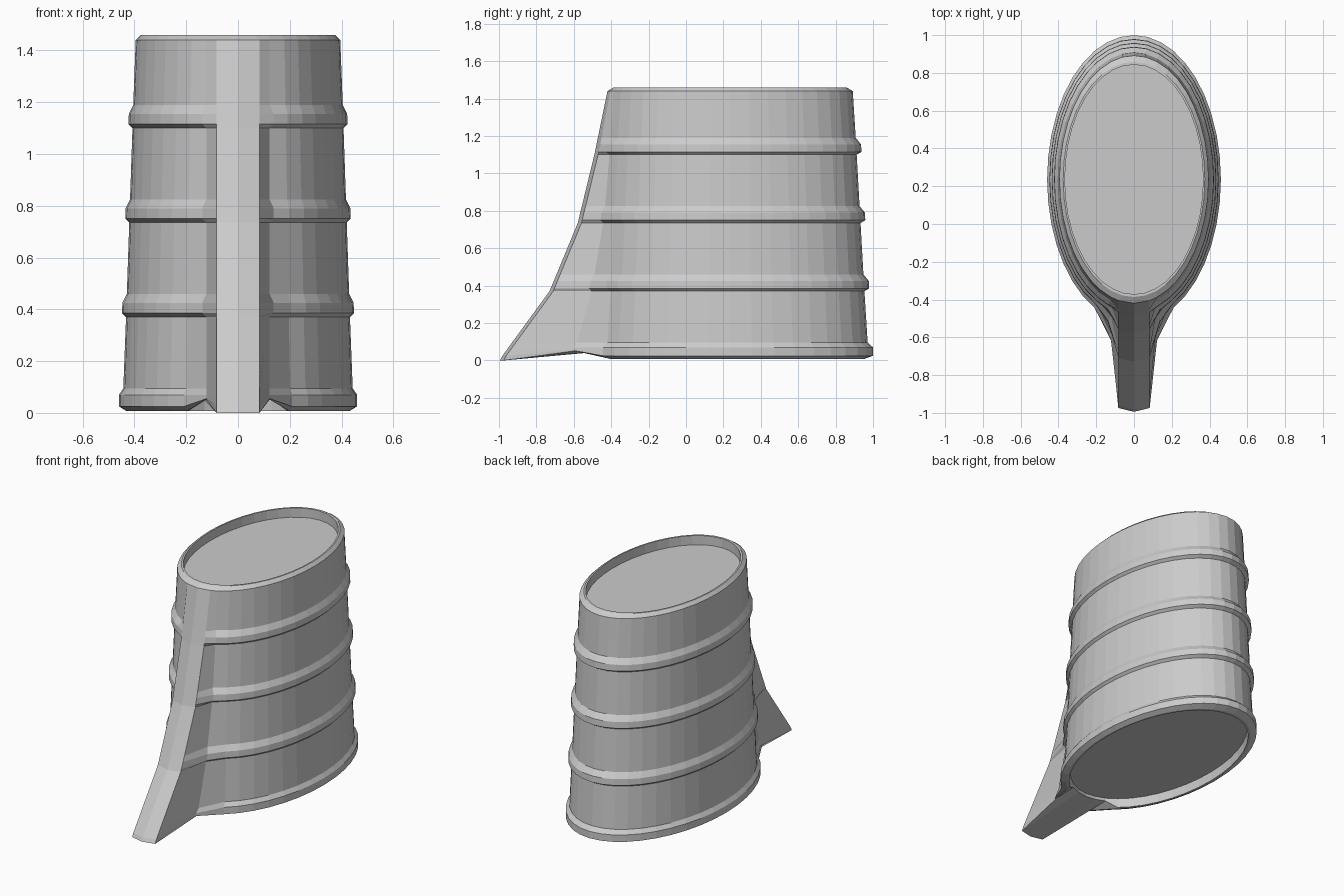
import bpy, bmesh, math

if "Cube" in bpy.data.objects:
    bpy.data.objects.remove(bpy.data.objects["Cube"])

SEG, CY, RATIO = 40, 0.236, 1.66          # oval tower: sides, centre, length/width
SPINE = [(0, -1.0), (0.37, -0.73), (0.73, -0.58), (1.10, -0.49), (1.44, -0.42)]


def spine_y(z):
    for (z0, y0), (z1, y1) in zip(SPINE, SPINE[1:]):
        if z <= z1:
            return y0 + (y1 - y0) * (z - z0) / (z1 - z0)
    return SPINE[-1][1]


def oval_y(x, r):
    return CY - r * RATIO * math.sqrt(1 - (x / r) ** 2)


def wall(z):
    return 0.445 - 0.034 * z


def ring(bm, z, r, fin=True, bulge=0.0):
    """One oval loop; its five front points are drawn out to form the fin."""
    verts = []
    root_y = CY - r * RATIO * math.cos(3 * math.tau / SEG)
    for i in range(SEG):
        a = i * math.tau / SEG
        x, y, h = r * math.sin(a), CY - r * RATIO * math.cos(a), z
        k = min(i, SEG - i)
        side = 1 if i < SEG / 2 else -1
        if k <= 2 and fin:
            front = spine_y(z)
            edge = min(front + 0.02, oval_y(0.083, r))
            if k == 0:
                y = min(front, y)
            elif k == 1:
                x, y = side * 0.083, edge
            else:
                x = side * (0.122 + bulge)
                y = min(root_y + (edge - root_y) * 0.33, oval_y(abs(x), r))
                h = max(z, 0.05 + 0.2 * z)
            if k < 2 and z < 0.02:
                h = 0
        elif k <= 2 and z < 0.05:
            h = 0.05                       # arch under the fin
        verts.append(bm.verts.new((x, y, h)))
    return verts


bm = bmesh.new()
rings = [ring(bm, 0.065, 0.415, False),    # recessed underside
         ring(bm, 0.008, 0.42, False)]
# Base rim
for z, r in [(0.008, 0.432), (0.025, 0.46), (0.07, 0.46), (0.095, 0.443)]:
    rings.append(ring(bm, z, r))
# Raised bands
for zb in (0.37, 0.735, 1.10):
    for dz, out in [(0, 0), (0.015, 0.016), (0.055, 0.016), (0.09, 0)]:
        z = zb + dz
        rings.append(ring(bm, z, wall(z) + out, True, out))
# Top lip and recessed deck
rings.append(ring(bm, 1.44, 0.395))
for z, r in [(1.46, 0.375), (1.46, 0.366), (1.40, 0.366)]:
    rings.append(ring(bm, z, r, False))

for lo, hi in zip(rings, rings[1:]):
    for i in range(SEG):
        j = (i + 1) % SEG
        bm.faces.new((lo[i], lo[j], hi[j], hi[i]))
bm.faces.new(rings[0][::-1])
bm.faces.new(rings[-1])
bmesh.ops.recalc_face_normals(bm, faces=bm.faces)

mesh = bpy.data.meshes.new("finned_oval_tower")
bm.to_mesh(mesh)
bm.free()
bpy.context.collection.objects.link(bpy.data.objects.new("finned_oval_tower", mesh))
